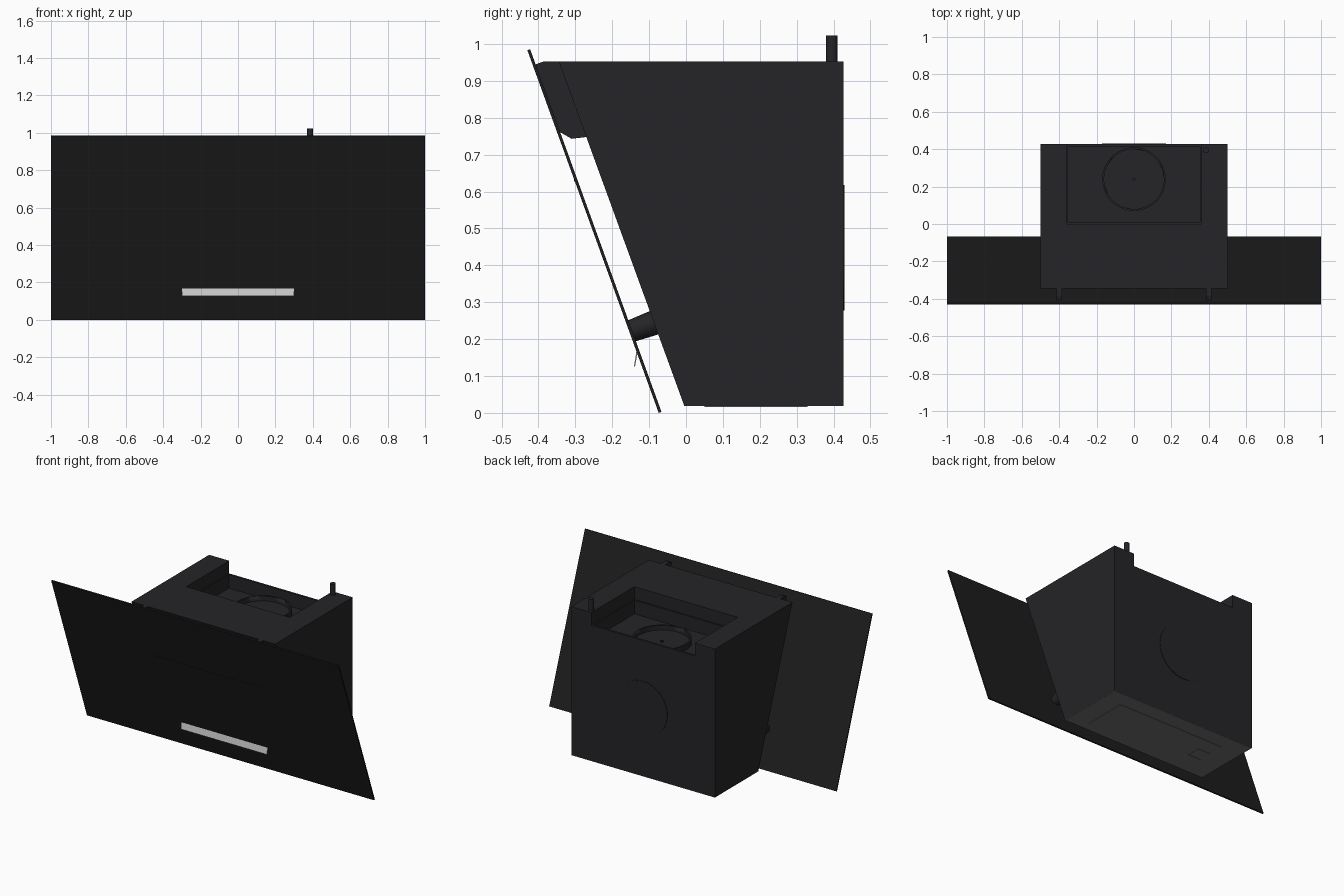
import bpy, bmesh, math
from mathutils import Vector, Matrix

if "Cube" in bpy.data.objects:
    bpy.data.objects.remove(bpy.data.objects["Cube"])


def material(name, r, g, b):
    m = bpy.data.materials.new(name)
    m.diffuse_color = (r, g, b, 1)
    m.use_nodes = True
    m.node_tree.nodes["Principled BSDF"].inputs["Base Color"].default_value = m.diffuse_color
    return m


DARK = material("dark_enamel", 0.018, 0.018, 0.021)
GLASS = material("black_glass", 0.013, 0.013, 0.013)
METAL = material("filter_metal", 0.16, 0.16, 0.16)
LIGHT = material("brushed_strip", 0.62, 0.62, 0.6)


def finish(name, bm, mat):
    bmesh.ops.recalc_face_normals(bm, faces=bm.faces)
    me = bpy.data.meshes.new(name)
    bm.to_mesh(me)
    bm.free()
    me.materials.append(mat)
    ob = bpy.data.objects.new(name, me)
    bpy.context.collection.objects.link(ob)
    return ob


def extrude(name, points, direction, mat):
    """Closed outline of 3D points pushed along a direction."""
    bm = bmesh.new()
    f = bm.faces.new([bm.verts.new(p) for p in points])
    g = bmesh.ops.extrude_face_region(bm, geom=[f])
    moved = [v for v in g["geom"] if isinstance(v, bmesh.types.BMVert)]
    bmesh.ops.translate(bm, verts=moved, vec=direction)
    return finish(name, bm, mat)


def prism(name, yz, x0, x1, mat=DARK):
    return extrude(name, [(x0, y, z) for y, z in yz], (x1 - x0, 0, 0), mat)


def box(name, x0, x1, y0, y1, z0, z1, mat=DARK):
    return prism(name, [(y0, z0), (y1, z0), (y1, z1), (y0, z1)], x0, x1, mat)


def cone(name, start, end, r0, r1, mat=DARK, sides=32):
    a, b = Vector(start), Vector(end)
    bm = bmesh.new()
    rot = (b - a).to_track_quat('Z', 'Y').to_matrix().to_4x4()
    bmesh.ops.create_cone(bm, cap_ends=True, segments=sides, radius1=r0, radius2=r1,
                          depth=(b - a).length, matrix=Matrix.Translation((a + b) / 2) @ rot)
    ob = finish(name, bm, mat)
    smooth(ob)
    return ob


def smooth(ob):
    bpy.ops.object.select_all(action='DESELECT')
    ob.select_set(True)
    bpy.context.view_layer.objects.active = ob
    bpy.ops.object.shade_smooth_by_angle(angle=math.radians(35))


def cut(ob, cutter):
    mod = ob.modifiers.new("cut", 'BOOLEAN')
    mod.operation, mod.solver, mod.object = 'DIFFERENCE', 'EXACT', cutter
    bpy.context.view_layer.objects.active = ob
    bpy.ops.object.modifier_apply(modifier=mod.name)
    bpy.data.objects.remove(cutter)


# Slanted housing with a stepped pocket in the top, open at the back
housing = prism("housing", [(-0.005, 0.022), (0.427, 0.022), (0.427, 0.955), (-0.345, 0.955)], -0.5, 0.5)
cut(housing, box("pocket_upper", -0.36, 0.36, 0.0, 0.6, 0.875, 1.1))
cut(housing, box("pocket_lower", -0.352, 0.352, 0.01, 0.413, 0.79, 1.0))

# Air outlet collar on the pocket floor, with flap axle
collar = cone("outlet_collar", (0, 0.24, 0.789), (0, 0.24, 0.825), 0.17, 0.17, sides=48)
cut(collar, cone("collar_hole", (0, 0.24, 0.795), (0, 0.24, 0.9), 0.16, 0.16, sides=48))
cone("flap_pin", (0, 0.24, 0.79), (0, 0.24, 0.805), 0.008, 0.008, sides=12)

# Blanking disc on the back wall
cone("rear_blanking_disc", (0, 0.425, 0.45), (0, 0.43, 0.45), 0.17, 0.17, sides=48)

# Power cable stub
cone("cable_stub", (0.385, 0.395, 0.94), (0.385, 0.395, 1.025), 0.016, 0.016, sides=16)

# Tilted glass front: bottom and top of its front surface, depth direction
low, high = Vector((-0.074, 0.002)), Vector((-0.43, 0.985))
up = (high - low).normalized()
back = Vector((up.y, -up.x))


def on_glass(z, depth):
    """Point (y, z) at a height on the glass, offset behind its face."""
    return low + up * ((z - low.y) / up.y) + back * depth


def slab(name, x0, x1, z0, z1, d0, d1, mat):
    pts = [on_glass(z0, d0), on_glass(z1, d0), on_glass(z1, d1), on_glass(z0, d1)]
    return prism(name, [tuple(p) for p in pts], x0, x1, mat)


slab("glass_front", -1, 1, 0.002, 0.985, 0, 0.008, GLASS)
slab("front_seam", -0.38, 0.38, 0.627, 0.634, -0.001, 0.002, GLASS)

# Pale control strip, leaning out from the glass
prism("control_strip", [(-0.134, 0.172), (-0.141, 0.128), (-0.138, 0.128), (-0.130, 0.172)], -0.3, 0.3, LIGHT)

# Hinges above and bumpers below, mirrored left and right
for side, s in (("left", -1), ("right", 1)):
    prism("hinge_" + side, [(-0.412, 0.945), (-0.385, 0.955), (-0.34, 0.955), (-0.268, 0.75),
                            (-0.31, 0.745), (-0.345, 0.765)], s * 0.385, s * 0.415)
    a, b = on_glass(0.222, 0.004), on_glass(0.222, 0.078)
    cone("bumper_" + side, (s * 0.45, a.x, a.y), (s * 0.45, b.x, b.y), 0.03, 0.034, sides=20)

# Metal underside, and filter panel with a handle notch on one short side
box("underside_plate", -0.5, 0.5, -0.005, 0.427, 0.02, 0.0225, METAL)
outline = [(-0.365, 0.05), (0.375, 0.05), (0.375, 0.33), (-0.365, 0.33),
           (-0.365, 0.235), (-0.27, 0.235), (-0.27, 0.145), (-0.365, 0.145)]
extrude("grease_filter", [(x, y, 0.021) for x, y in outline], (0, 0, -0.003), METAL)
box("filter_latch", -0.362, -0.276, 0.15, 0.23, 0.0185, 0.021, METAL)

# Rest the lowest edge exactly on the ground
bpy.context.view_layer.update()
lowest = min((o.matrix_world @ v.co).z for o in bpy.data.objects for v in o.data.vertices)
for o in bpy.data.objects:
    o.location.z -= lowest
